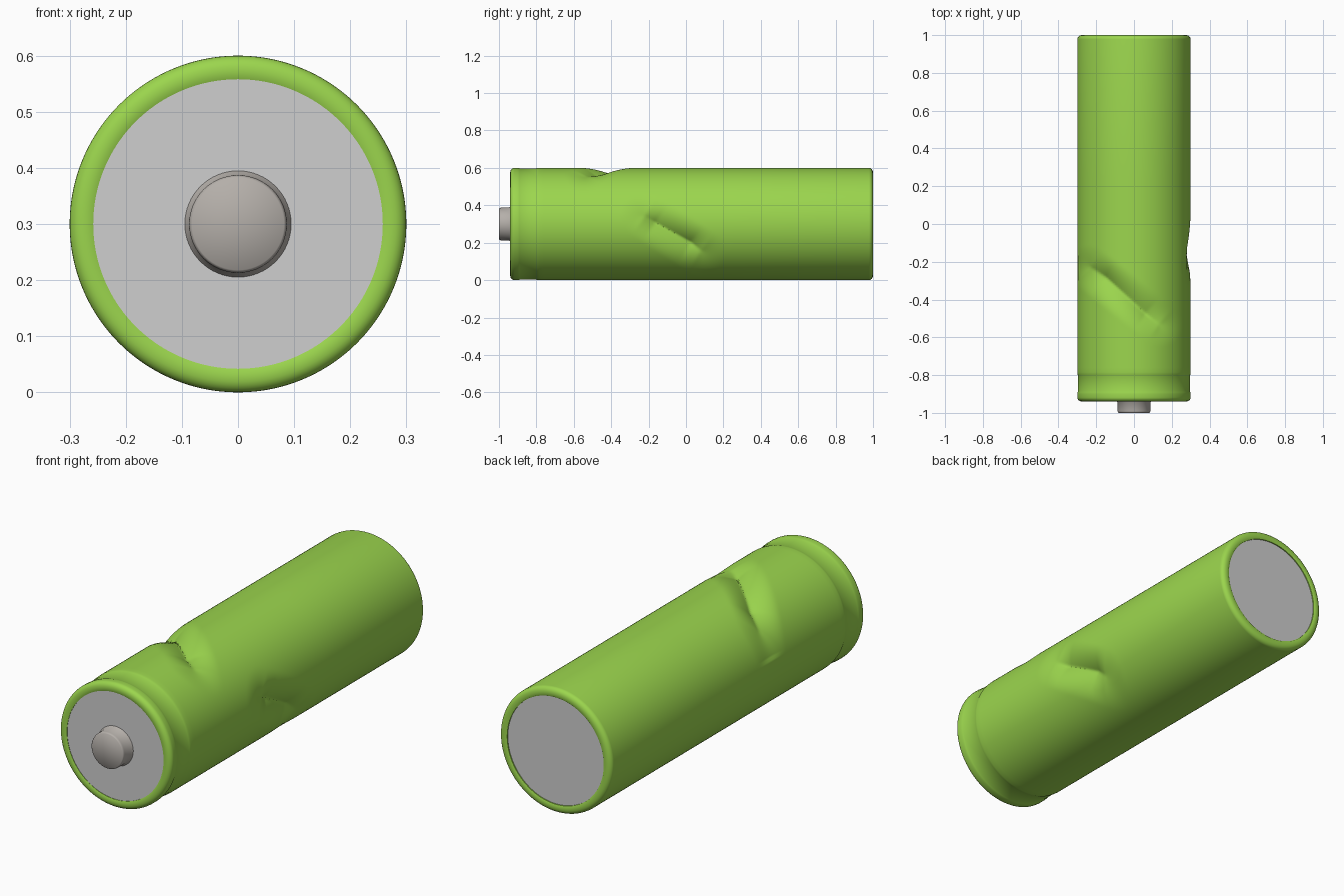
import bpy, bmesh, math
from mathutils import Vector

if "Cube" in bpy.data.objects:
    bpy.data.objects.remove(bpy.data.objects["Cube"])

R, CZ = 0.3, 0.3


def material(name, rgb):
    m = bpy.data.materials.new(name)
    m.diffuse_color = (*rgb, 1)
    m.use_nodes = True
    m.node_tree.nodes["Principled BSDF"].inputs["Base Color"].default_value = m.diffuse_color
    return m


green = material("wrapper green", (0.33, 0.67, 0.075))
grey = material("end plate grey", (0.62, 0.62, 0.62))
steel = material("terminal warm grey", (0.46, 0.43, 0.40))


def dent_depth(a, b, p, q, depth, width):
    """Pointed crease along the segment p-q, fading out sideways and at its tips."""
    v, w = Vector((a, b)) - Vector(p), Vector(q) - Vector(p)
    t = max(0, min(1, v.dot(w) / w.length_squared))
    d = (v - w * t).length / width
    tip = min(1, 0.35 + 3.5 * min(t, 1 - t))
    return depth * tip * (1 - d) ** 2 * (1 + 0.4 * d) if d < 1 else 0


def dent(r, ang, y):
    x, z = r * math.sin(ang), CZ + r * math.cos(ang)
    k = 0
    if z > CZ + 0.05:   # slanted crease on top
        k += dent_depth(x, y, (-0.24, -0.23), (0.14, -0.53), 0.045, 0.12)
    if x > 0.05:        # slanted crease on the right side
        k += dent_depth(y, z, (-0.22, 0.345), (0.08, 0.15), 0.048, 0.13)
    return r - k


def lathe(name, profile, mat, segs, shape=None, angle=35):
    """Revolve (radius, y) points about the long axis; radius 0 closes the end."""
    bm = bmesh.new()
    rings = []
    for r, y in profile:
        if r == 0:
            rings.append([bm.verts.new((0, y, CZ))] * segs)
            continue
        ring = []
        for i in range(segs):
            a = 2 * math.pi * i / segs
            rr = shape(r, a, y) if shape else r
            ring.append(bm.verts.new((rr * math.sin(a), y, CZ + rr * math.cos(a))))
        rings.append(ring)
    for A, B in zip(rings, rings[1:]):
        for i in range(segs):
            j = (i + 1) % segs
            bm.faces.new(list(dict.fromkeys((A[i], A[j], B[j], B[i]))))
    bmesh.ops.recalc_face_normals(bm, faces=bm.faces)
    me = bpy.data.meshes.new(name)
    bm.to_mesh(me)
    bm.free()
    me.materials.append(mat)
    ob = bpy.data.objects.new(name, me)
    bpy.context.collection.objects.link(ob)
    bpy.ops.object.select_all(action='DESELECT')
    ob.select_set(True)
    bpy.context.view_layer.objects.active = ob
    bpy.ops.object.shade_smooth_by_angle(angle=math.radians(angle))
    return ob


def rim(y_end, sign):
    """Rounded rim profile from the inner lip out to the full radius."""
    pts = [(0.258, y_end + sign * 0.012), (0.258, y_end + sign * 0.003), (0.266, y_end)]
    for i in range(7):
        a = math.pi / 2 * i / 6
        pts.append((0.275 + 0.025 * math.sin(a), y_end + sign * 0.022 * (1 - math.cos(a))))
    return pts


# Wrapper: front rim, shallow neck band, dented tube, back rim
neck = [(R, -0.9), (0.2985, -0.89), (0.296, -0.884), (0.296, -0.803), (0.2985, -0.797), (R, -0.785)]
tube = [(R, -0.76 + 0.01 * i) for i in range(101)]
wrapper = rim(-0.94, 1) + neck + tube + rim(1.0, -1)[::-1]
lathe("wrapper", wrapper, green, 192, dent)

# End plates, slightly recessed in the rims
lathe("front_plate", [(0, -0.935), (0.259, -0.935)], grey, 96)
back = lathe("back_plate", [(0, 0.992), (0.259, 0.992)], grey, 96)
for name, y in (("front_plate", -1), ("back_plate", 1)):
    me = bpy.data.objects[name].data
    if me.polygons[0].normal.y * y < 0:
        me.flip_normals()

# Positive terminal: flared foot, straight post, rounded edge
lathe("terminal", [(0.095, -0.934), (0.094, -0.938), (0.088, -0.944), (0.087, -0.99),
                   (0.0855, -0.996), (0.082, -1.0), (0, -1.0)], steel, 64, angle=50)
